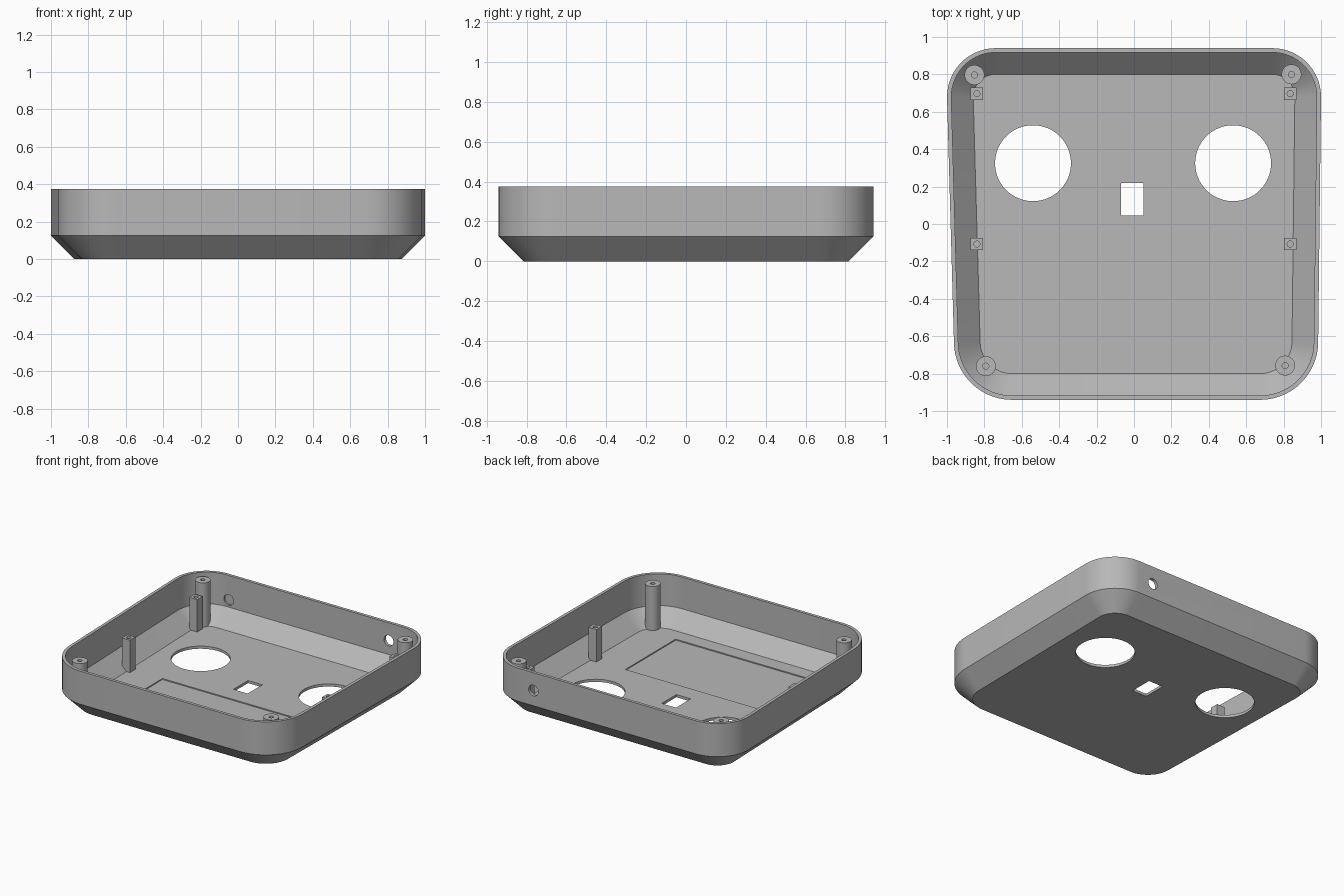
import bpy, bmesh, math
from mathutils import Vector, Matrix

if "Cube" in bpy.data.objects:
    bpy.data.objects.remove(bpy.data.objects["Cube"], do_unlink=True)

grey = bpy.data.materials.new("grey plastic")
grey.use_nodes = True
grey.diffuse_color = (0.48, 0.48, 0.48, 1)
grey.node_tree.nodes["Principled BSDF"].inputs["Base Color"].default_value = grey.diffuse_color

# Footprint corners, counter-clockwise, with fillet radius
HEIGHT = 0.375
FLOOR = 0.02
CORNERS = [((-0.954, -0.94), 0.31), ((0.981, -0.94), 0.31),
           ((1.003, 0.94), 0.26), ((-1.007, 0.94), 0.26)]


def outline(inset, steps=20):
    """Rounded footprint moved inward by inset."""
    pts = [Vector(c) for c, _ in CORNERS]
    ring = []
    for i, (_, r) in enumerate(CORNERS):
        before = (pts[i] - pts[i - 1]).normalized()
        after = (pts[(i + 1) % 4] - pts[i]).normalized()
        n1, n2 = Vector((before.y, -before.x)), Vector((after.y, -after.x))
        centre = pts[i] - (n1 + n2) * r / (1 + n1.dot(n2))
        a1 = math.atan2(n1.y, n1.x)
        turn = n1.angle(n2)
        for k in range(steps + 1):
            a = a1 + turn * k / steps
            ring.append(centre + Vector((math.cos(a), math.sin(a))) * (r - inset))
    return ring


def finish(name, bm):
    bmesh.ops.recalc_face_normals(bm, faces=bm.faces)
    mesh = bpy.data.meshes.new(name)
    bm.to_mesh(mesh)
    bm.free()
    mesh.materials.append(grey)
    obj = bpy.data.objects.new(name, mesh)
    bpy.context.collection.objects.link(obj)
    return obj


def loft(name, levels):
    """Solid through footprints given as (z, inset)."""
    bm = bmesh.new()
    rings = [[bm.verts.new((p.x, p.y, z)) for p in outline(d)] for z, d in levels]
    for low, high in zip(rings, rings[1:]):
        for i in range(len(low)):
            j = (i + 1) % len(low)
            bm.faces.new((low[i], low[j], high[j], high[i]))
    bm.faces.new(rings[0][::-1])
    bm.faces.new(rings[-1])
    return finish(name, bm)


def box(name, x, y, z):
    bm = bmesh.new()
    size = [b - a for a, b in (x, y, z)]
    mid = [(a + b) / 2 for a, b in (x, y, z)]
    bmesh.ops.create_cube(bm, size=1, matrix=Matrix.Translation(mid) @ Matrix.Diagonal((*size, 1)))
    return finish(name, bm)


def rod(name, centre, radius, length, along_y=False, sides=48):
    bm = bmesh.new()
    turn = Matrix.Rotation(math.pi / 2 if along_y else 0, 4, 'X')
    bmesh.ops.create_cone(bm, cap_ends=True, segments=sides, radius1=radius, radius2=radius,
                          depth=length, matrix=Matrix.Translation(centre) @ turn)
    return finish(name, bm)


def combine(obj, tool, operation='DIFFERENCE', keep=False):
    mod = obj.modifiers.new("cut", 'BOOLEAN')
    mod.operation, mod.solver, mod.object = operation, 'EXACT', tool
    bpy.context.view_layer.objects.active = obj
    bpy.ops.object.modifier_apply(modifier=mod.name)
    if not keep:
        bpy.data.objects.remove(tool, do_unlink=True)


def smooth(obj):
    bpy.ops.object.select_all(action='DESELECT')
    obj.select_set(True)
    bpy.context.view_layer.objects.active = obj
    bpy.ops.object.shade_smooth_by_angle(angle=math.radians(30))


# Tray with bevelled underside, hollowed out
BODY = [(0, 0.125), (0.125, 0), (HEIGHT, 0)]
tray = loft("tray", BODY)
envelope = loft("envelope", BODY)
envelope.hide_render = True
combine(tray, loft("cavity", [(FLOOR, 0.14), (0.135, 0.023), (HEIGHT + 0.1, 0.023)]))

# Floor openings and shallow panel recess
for x in (-0.54, 0.53):
    combine(tray, rod("round_opening", (x, 0.325, 0), 0.203, 0.2, sides=64))
combine(tray, box("small_window", (-0.07, 0.05), (0.045, 0.22), (-0.1, 0.1)))
combine(tray, box("panel_recess", (-0.57, 0.57), (-0.69, -0.09), (FLOOR - 0.008, 0.1)))

# Cable hole through the back wall, blind recess inside it
combine(tray, rod("cable_hole", (0.62, 0.94, 0.24), 0.04, 0.12, True))
combine(tray, rod("blind_recess", (-0.72, 0.9, 0.19), 0.04, 0.06, True))
smooth(tray)


def post(obj, x, y, top):
    """Trim a post to the tray, drill its pilot hole."""
    combine(obj, envelope, 'INTERSECT', keep=True)
    combine(obj, rod("pilot", (x, y, top), 0.016, 0.2, sides=24))
    smooth(obj)


# Round corner posts
for name, x, y in (("back_right", -0.853, 0.797), ("back_left", 0.842, 0.8),
                   ("front_right", -0.792, -0.76), ("front_left", 0.808, -0.757)):
    top = 0.353
    post(rod(name + "_corner_post", (x, y, top / 2 + 0.005), 0.053, top - 0.01), x, y, top)

# Square side posts
for side, x in (("right", -0.84), ("left", 0.835)):
    for place, y in (("back", 0.697), ("middle", -0.107)):
        top = 0.265
        post(box(f"{side}_{place}_post", (x - 0.033, x + 0.033), (y - 0.033, y + 0.033),
                 (0.01, top)), x, y, top)

bpy.data.objects.remove(envelope, do_unlink=True)
